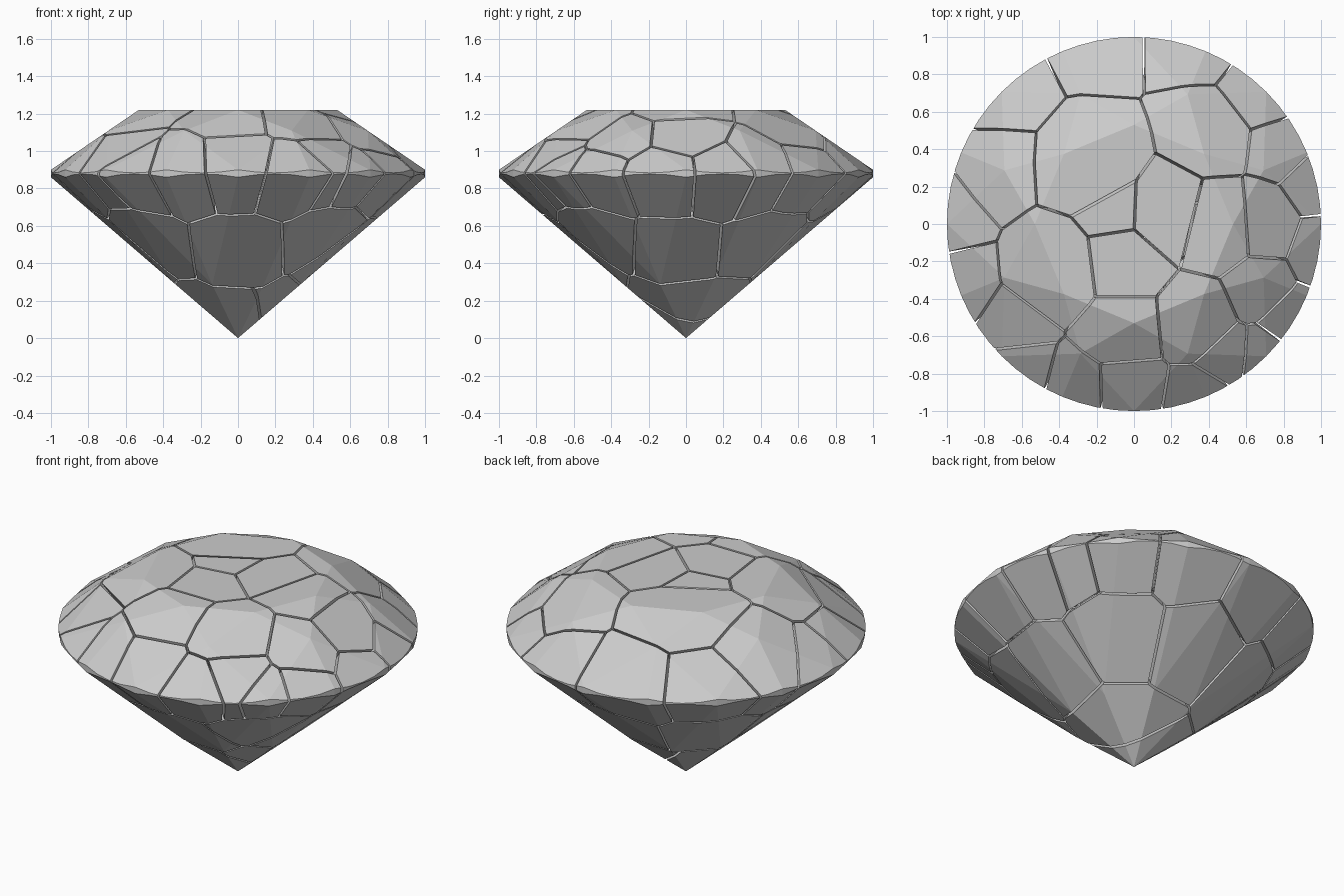
import bpy, bmesh
from math import radians, sin, cos, hypot
from mathutils import Vector

if "Cube" in bpy.data.objects:
    bpy.data.objects.remove(bpy.data.objects["Cube"])

TABLE_Z, TABLE_R = 1.22, 0.53
GIRDLE_TOP, GIRDLE_LOW = 0.90, 0.86
SLOPE = (TABLE_Z - GIRDLE_TOP) / (1 - TABLE_R)
GAP = 0.0065                       # half width of each crack
C = cos(radians(22.5))


def polar(r, deg, z):
    a = radians(deg)
    return Vector((r * cos(a), r * sin(a), z))


def cut(bm, co, no):
    """Keep the part of a closed convex mesh behind a plane and cap it."""
    if not any((v.co - co).dot(no) > 1e-5 for v in bm.verts):
        return
    bmesh.ops.bisect_plane(bm, geom=bm.verts[:] + bm.edges[:] + bm.faces[:],
                           dist=1e-5, plane_co=co, plane_no=no, clear_outer=True)
    rim = [e for e in bm.edges if e.is_boundary]
    if rim:
        bmesh.ops.holes_fill(bm, edges=rim, sides=0)


def facet(bm, a, b, c):
    """Cut along the plane through three points, keeping the stone's middle."""
    no = (b - a).cross(c - a).normalized()
    if (Vector((0, 0, 0.8)) - a).dot(no) > 0:
        no = -no
    cut(bm, a, no)


# Whole stone: round prism cut down by the brilliant facets
stone = bmesh.new()
bmesh.ops.create_cone(stone, cap_ends=True, segments=64, radius1=1, radius2=1, depth=3)
cut(stone, Vector((0, 0, TABLE_Z)), Vector((0, 0, 1)))
mid_z = TABLE_Z - SLOPE * (0.75 * C - TABLE_R)
low_z = GIRDLE_LOW * 0.36 * C
for i in range(8):
    a = i * 45
    m0, m1 = polar(0.75, a - 22.5, mid_z), polar(0.75, a + 22.5, mid_z)
    p0, p1 = polar(0.36, a - 22.5, low_z), polar(0.36, a + 22.5, low_z)
    facet(stone, m0, m1, polar(1, a, GIRDLE_TOP))
    facet(stone, polar(TABLE_R, a, TABLE_Z), polar(TABLE_R, a + 45, TABLE_Z), m1)
    facet(stone, p0, p1, Vector((0, 0, 0)))
    for e in (a, a + 45):
        facet(stone, m1, polar(1, e, GIRDLE_TOP), polar(1, a + 22.5, GIRDLE_TOP))
        facet(stone, p1, polar(1, e, GIRDLE_LOW), polar(1, a + 22.5, GIRDLE_LOW))

# Shard centres under the crown: x, y, depth below the surface
crown = [
    (-.25, .35, .04), (-.09, .06, .21), (-.05, -.20, .17), (.17, .05, .16),
    (.45, -.02, .16), (.40, .48, .15), (.30, .88, .13), (-.20, .88, .14),
    (-.64, .67, .10), (-.72, .28, .10), (-.93, .03, .10), (-.45, -.25, .10),
    (-.62, -.51, .12), (-.86, -.30, .10), (-.56, -.74, .10), (-.31, -.84, .08),
    (-.02, -.87, .05), (-.05, -.55, .18), (.33, -.52, .12), (.32, -.86, .10),
    (.48, -.68, .10), (.65, -.66, .10), (.66, -.33, .10), (.78, -.48, .10),
    (.71, .00, .08), (.92, -.12, .10), (.89, .20, .10), (.76, .38, .10),
    (.64, .65, .10)]
# Shard centres in the pavilion
pavilion = [
    (0, -.50, .52), (-.45, -.40, .58), (.44, -.45, .60), (.50, -.06, .50),
    (.42, .38, .55), (.05, .55, .55), (-.40, .35, .55), (-.55, -.05, .55),
    (-.05, -.04, .13), (.10, .02, .26), (0, .05, .65)]
seeds = [Vector(s) for s in pavilion]
for x, y, d in crown:
    seeds.append(Vector((x, y, TABLE_Z - SLOPE * max(0, hypot(x, y) - TABLE_R) - d)))

# Each shard: the stone cut halfway towards every other shard centre
for i, s in enumerate(seeds):
    bm = stone.copy()
    for t in sorted(seeds, key=lambda q: (q - s).length):
        if t is s or not bm.verts:
            continue
        no = (t - s).normalized()
        cut(bm, (s + t) / 2 - no * GAP, no)
    if bm.faces:
        bmesh.ops.recalc_face_normals(bm, faces=bm.faces[:])
        name = f"gem_shard_{i + 1:02d}"
        mesh = bpy.data.meshes.new(name)
        bm.to_mesh(mesh)
        bpy.context.collection.objects.link(bpy.data.objects.new(name, mesh))
    bm.free()
stone.free()
